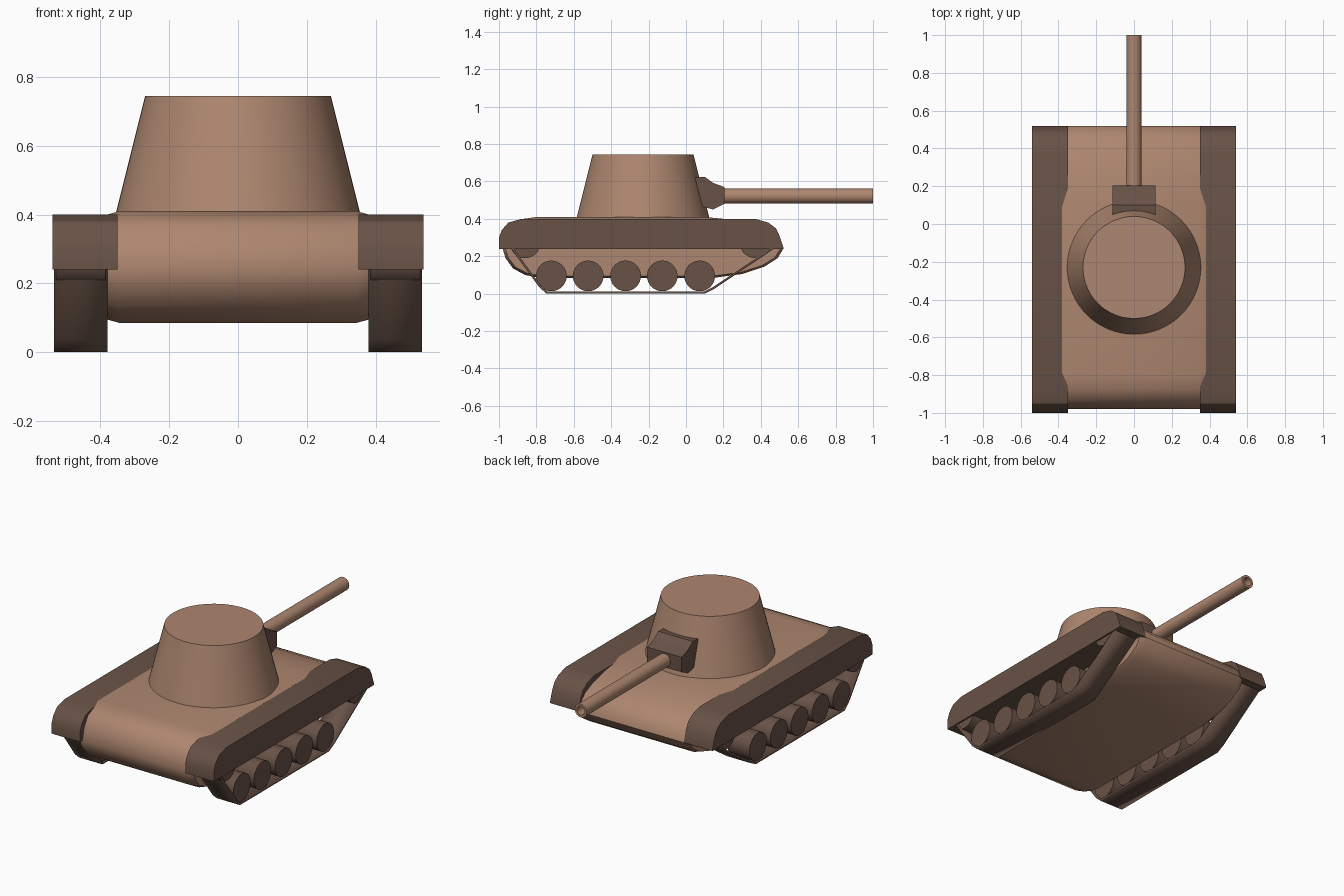
import bpy, bmesh, math

if "Cube" in bpy.data.objects:
    bpy.data.objects.remove(bpy.data.objects["Cube"])


def material(name, rgb):
    m = bpy.data.materials.new(name)
    m.diffuse_color = (*rgb, 1)
    m.use_nodes = True
    m.node_tree.nodes["Principled BSDF"].inputs["Base Color"].default_value = m.diffuse_color
    return m


LIGHT = material("light_brown", (0.42, 0.24, 0.16))
DARK = material("dark_brown", (0.14, 0.085, 0.062))


def loft(name, rings, mat, caps=True, angle=30, mirror=False, shell=0):
    """Skin a list of closed rings of 3D points, optionally capped."""
    bm = bmesh.new()
    loops = [[bm.verts.new(p) for p in ring] for ring in rings]
    for a, b in zip(loops, loops[1:]):
        for i in range(len(a)):
            j = (i + 1) % len(a)
            bm.faces.new((a[i], a[j], b[j], b[i]))
    if caps:
        bm.faces.new(loops[0])
        bm.faces.new(loops[-1])
    bmesh.ops.recalc_face_normals(bm, faces=bm.faces)
    me = bpy.data.meshes.new(name)
    bm.to_mesh(me)
    bm.free()
    me.materials.append(mat)
    ob = bpy.data.objects.new(name, me)
    bpy.context.collection.objects.link(ob)
    bpy.ops.object.select_all(action='DESELECT')
    ob.select_set(True)
    bpy.context.view_layer.objects.active = ob
    bpy.ops.object.shade_smooth_by_angle(angle=math.radians(angle))
    if shell:
        s = ob.modifiers.new("thickness", 'SOLIDIFY')
        s.thickness = shell
        s.offset = -1
    if mirror:
        ob.modifiers.new("mirror", 'MIRROR')
    return ob


def side(profile, x):
    return [(x, y, z) for y, z in profile]


def circle(r, n, place):
    return [place(r * math.cos(2 * math.pi * i / n), r * math.sin(2 * math.pi * i / n))
            for i in range(n)]


# Hull with chamfered sides
hull = [(-0.80, 0.41), (-0.87, 0.40), (-0.93, 0.37), (-0.965, 0.31), (-0.98, 0.24),
        (-0.965, 0.19), (-0.925, 0.135), (-0.86, 0.10), (-0.78, 0.085),
        (0.15, 0.085), (0.30, 0.105), (0.42, 0.145), (0.49, 0.19), (0.52, 0.24),
        (0.505, 0.285), (0.46, 0.33), (0.38, 0.365), (0.25, 0.395), (0.10, 0.41)]
inset = [(-0.23 + (y + 0.23) * 0.98, 0.245 + (z - 0.245) * 0.94) for y, z in hull]
loft("hull", [side(inset, -0.38), side(hull, -0.345), side(hull, 0.345), side(inset, 0.38)],
     LIGHT, angle=35)

# Fenders
fender = [(-1.0, 0.24), (-1.0, 0.30), (-0.985, 0.34), (-0.95, 0.38), (-0.88, 0.40),
          (0.37, 0.40), (0.44, 0.38), (0.48, 0.35), (0.50, 0.31), (0.52, 0.25), (0.52, 0.24)]
loft("fender", [side(fender, 0.35), side(fender, 0.54)], DARK, mirror=True)

# Track belts
belt = [(-0.745, 0.0), (0.10, 0.0), (0.15, 0.025), (0.47, 0.24), (0.47, 0.29), (0.42, 0.34),
        (-0.90, 0.34), (-0.95, 0.29), (-0.935, 0.24), (-0.785, 0.035)]
loft("track_belt", [side(belt, 0.38), side(belt, 0.535)], DARK, caps=False,
     mirror=True, shell=0.012)

# Road wheels and end wheels
wheels = [(-0.72, 0.095), (-0.523, 0.095), (-0.323, 0.095), (-0.127, 0.095), (0.073, 0.095),
          (-0.86, 0.272), (0.37, 0.272)]
for k, (cy, cz) in enumerate(wheels):
    rings = [circle(0.082, 32, lambda a, b: (x, cy + a, cz + b)) for x in (0.385, 0.53)]
    loft(f"wheel_{k + 1}", rings, DARK, mirror=True)

# Turret
loft("turret", [circle(r, 64, lambda a, b: (a, b - 0.23, z))
                for r, z in ((0.355, 0.405), (0.27, 0.745))], LIGHT)

# Gun mantlet
mantlet = [(0.0, 0.615), (0.055, 0.622), (0.10, 0.625), (0.145, 0.592), (0.205, 0.57),
           (0.205, 0.48), (0.145, 0.45), (0.09, 0.465), (0.03, 0.48)]
loft("gun_mantlet", [side(mantlet, -0.115), side(mantlet, 0.115)], DARK, angle=15)

# Hollow barrel
loft("gun_barrel", [circle(r, 32, lambda a, b: (a, y, 0.522 + b))
                    for r, y in ((0.04, 0.15), (0.04, 1.0), (0.026, 1.0), (0.026, 0.85))], LIGHT)
